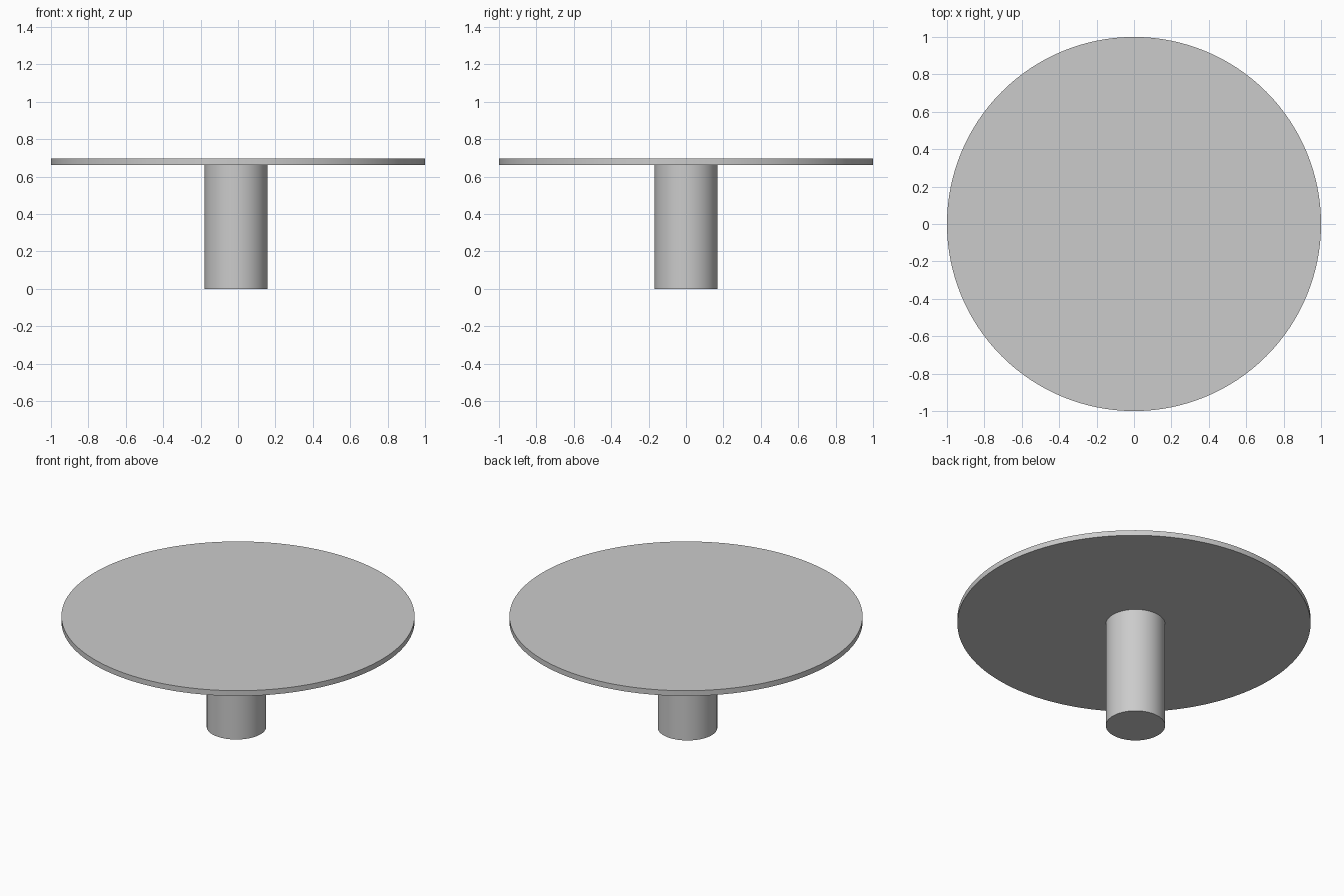
import bpy

cube = bpy.data.objects.get("Cube")
if cube:
    bpy.data.objects.remove(cube, do_unlink=True)

# Single plain grey finish
grey = bpy.data.materials.new("plain_grey")
grey.use_nodes = True
colour = (0.6, 0.6, 0.6, 1.0)
grey.diffuse_color = colour
grey.node_tree.nodes["Principled BSDF"].inputs["Base Color"].default_value = colour


def disc(name, radius, bottom, top, x=0.0, sides=128):
    """Upright cylinder between two heights, smooth round its side."""
    bpy.ops.mesh.primitive_cylinder_add(
        vertices=sides, radius=radius, depth=top - bottom,
        location=(x, 0, (bottom + top) / 2))
    part = bpy.context.object
    part.name = name
    part.data.materials.append(grey)
    bpy.ops.object.shade_smooth_by_angle()
    return part


# Thin round top on a slightly off-centre pedestal
disc("table_top", 1.0, 0.663, 0.696)
disc("pedestal", 0.168, 0.0, 0.663, x=-0.011)
